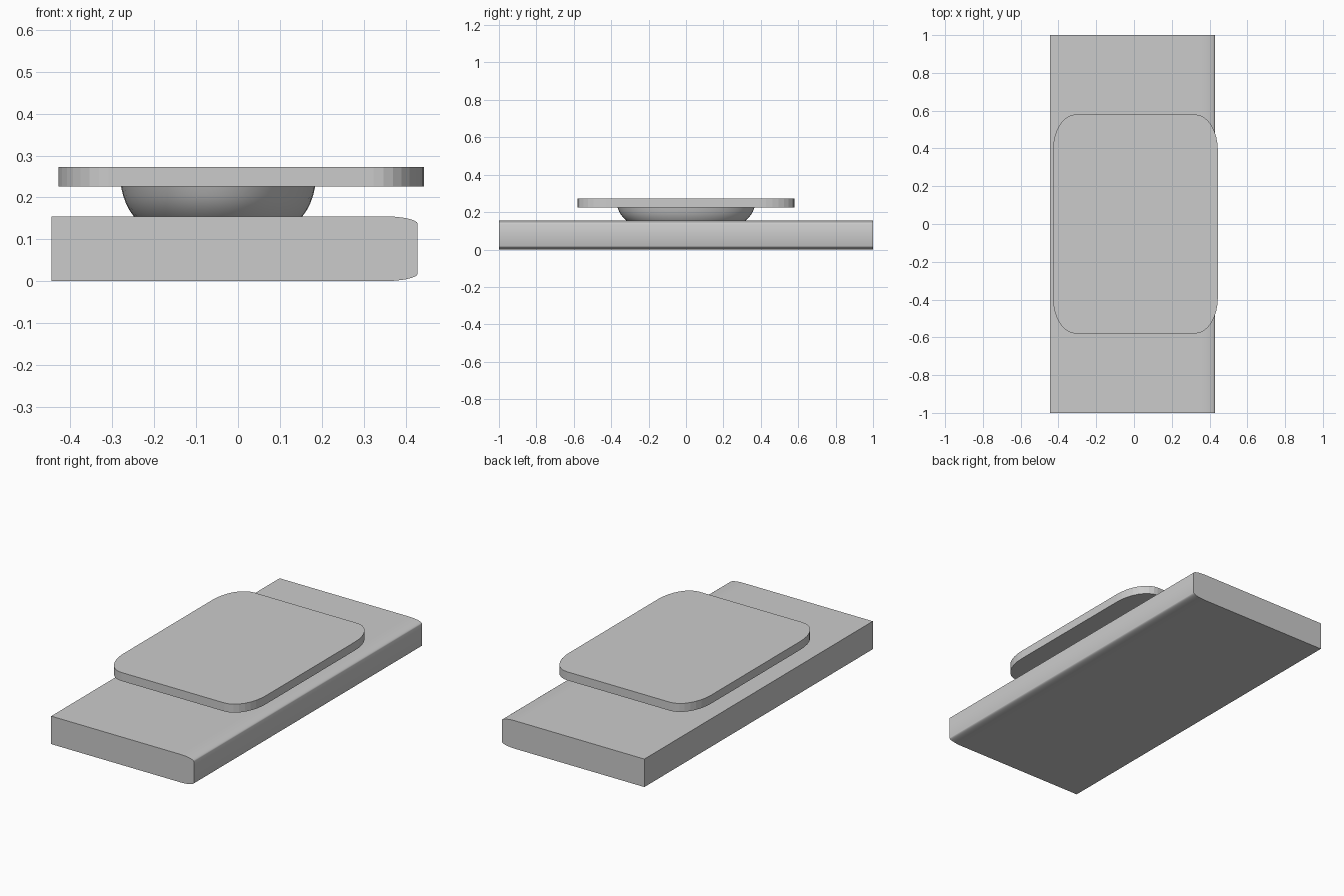
import bpy, bmesh
from math import sin, cos, pi, radians

if "Cube" in bpy.data.objects:
    bpy.data.objects.remove(bpy.data.objects["Cube"])


def make_object(name, bm, angle=None):
    bmesh.ops.recalc_face_normals(bm, faces=bm.faces)
    mesh = bpy.data.meshes.new(name)
    bm.to_mesh(mesh)
    bm.free()
    ob = bpy.data.objects.new(name, mesh)
    bpy.context.collection.objects.link(ob)
    if angle:
        bpy.ops.object.select_all(action='DESELECT')
        ob.select_set(True)
        bpy.context.view_layer.objects.active = ob
        bpy.ops.object.shade_smooth_by_angle(angle=radians(angle))
    return ob


def prism(name, points, offset, angle=None):
    """Extrude a closed planar outline by an offset vector."""
    bm = bmesh.new()
    face = bm.faces.new([bm.verts.new(p) for p in points])
    ext = bmesh.ops.extrude_face_region(bm, geom=[face], use_keep_orig=True)
    moved = [g for g in ext["geom"] if isinstance(g, bmesh.types.BMVert)]
    bmesh.ops.translate(bm, verts=moved, vec=offset)
    return make_object(name, bm, angle)


def arc(cx, cy, rx, ry, start, n):
    """Quarter ellipse, counter-clockwise."""
    return [(cx + rx * cos(start + pi / 2 * i / n),
             cy + ry * sin(start + pi / 2 * i / n)) for i in range(n + 1)]


# base slab: square left edge, softly rounded right edge
H = 0.155
profile = [(-0.445, H), (-0.445, 0)]
profile += arc(0.345, 0.018, 0.084, 0.018, -pi / 2, 8)
profile += arc(0.345, H - 0.018, 0.084, 0.018, 0, 8)
prism("base_slab", [(x, -1, z) for x, z in profile], (0, 2, 0), 40)

# top plate: rectangle with elliptical corners
CX, HX, HY, RX, RY = 0.0075, 0.4365, 0.58, 0.12, 0.19
outline = []
for k, (sx, sy) in enumerate([(1, 1), (-1, 1), (-1, -1), (1, -1)]):
    # odd corners are traversed in the same angular sense
    outline += arc(CX + sx * (HX - RX), sy * (HY - RY), RX, RY, k * pi / 2, 8)
prism("top_plate", [(x, y, 0.226) for x, y in outline], (0, 0, 0.047))

# bowl-shaped pedestal: elliptical rings between slab and plate
N = 48
bm = bmesh.new()
rings = []
for r, z in [(0.193, 0.145), (0.2015, 0.155), (0.212, 0.17),
             (0.2205, 0.187), (0.227, 0.205), (0.2323, 0.228)]:
    rings.append([bm.verts.new((-0.0475 + r * cos(2 * pi * i / N),
                                1.58 * r * sin(2 * pi * i / N), z))
                  for i in range(N)])
for a, b in zip(rings, rings[1:]):
    for i in range(N):
        j = (i + 1) % N
        bm.faces.new((a[i], a[j], b[j], b[i]))
bm.faces.new(rings[0])
bm.faces.new(rings[-1])
make_object("pedestal", bm, 35)
